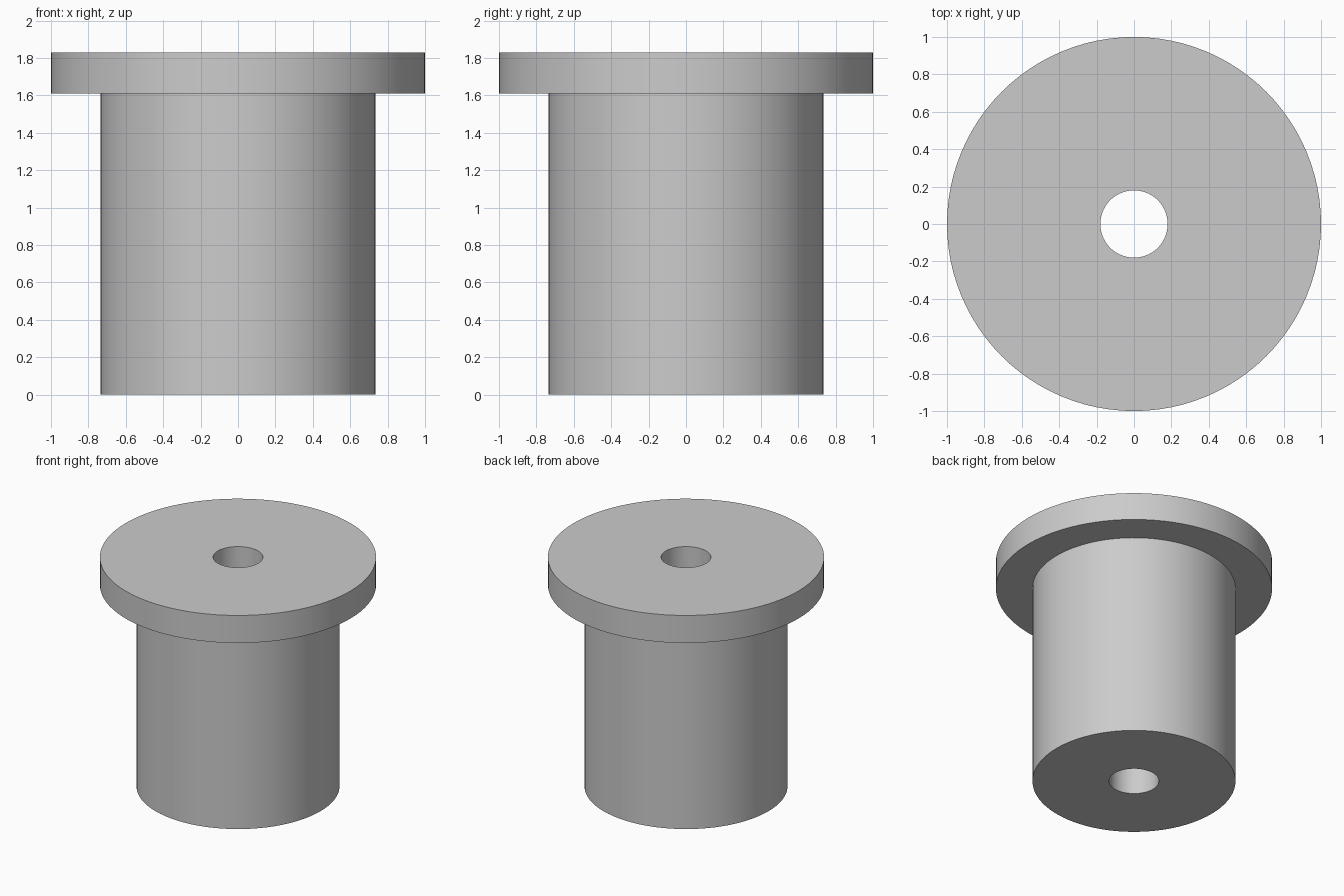
import bpy
import bmesh
from math import radians, tau
from mathutils import Vector

cube = bpy.data.objects.get("Cube")
if cube:
    bpy.data.objects.remove(cube, do_unlink=True)

SEGMENTS = 96
BORE, BODY, FLANGE = 0.18, 0.735, 1.0
SHOULDER, TOP = 1.61, 1.83

# Plain grey finish
grey = bpy.data.materials.new("plain grey")
grey.use_nodes = True
colour = (0.6, 0.6, 0.6, 1)
grey.diffuse_color = colour
grey.node_tree.nodes["Principled BSDF"].inputs["Base Color"].default_value = colour


def lathe(name, profile):
    """Revolve a closed (radius, height) outline about the z axis."""
    bm = bmesh.new()
    verts = [bm.verts.new((r, 0, z)) for r, z in profile]
    edges = [bm.edges.new((a, b)) for a, b in zip(verts, verts[1:] + verts[:1])]
    bmesh.ops.spin(bm, geom=verts + edges, cent=Vector(), axis=(0, 0, 1),
                   angle=tau, steps=SEGMENTS, use_merge=True)
    bmesh.ops.remove_doubles(bm, verts=bm.verts, dist=0.0001)
    bmesh.ops.recalc_face_normals(bm, faces=bm.faces)
    mesh = bpy.data.meshes.new(name)
    bm.to_mesh(mesh)
    bm.free()
    mesh.materials.append(grey)
    obj = bpy.data.objects.new(name, mesh)
    bpy.context.collection.objects.link(obj)
    bpy.ops.object.select_all(action='DESELECT')
    obj.select_set(True)
    bpy.context.view_layer.objects.active = obj
    bpy.ops.object.shade_smooth_by_angle(angle=radians(30))
    return obj


# Flanged sleeve with a through bore
lathe("flanged_bushing", [(BORE, 0), (BODY, 0), (BODY, SHOULDER),
                          (FLANGE, SHOULDER), (FLANGE, TOP), (BORE, TOP)])
